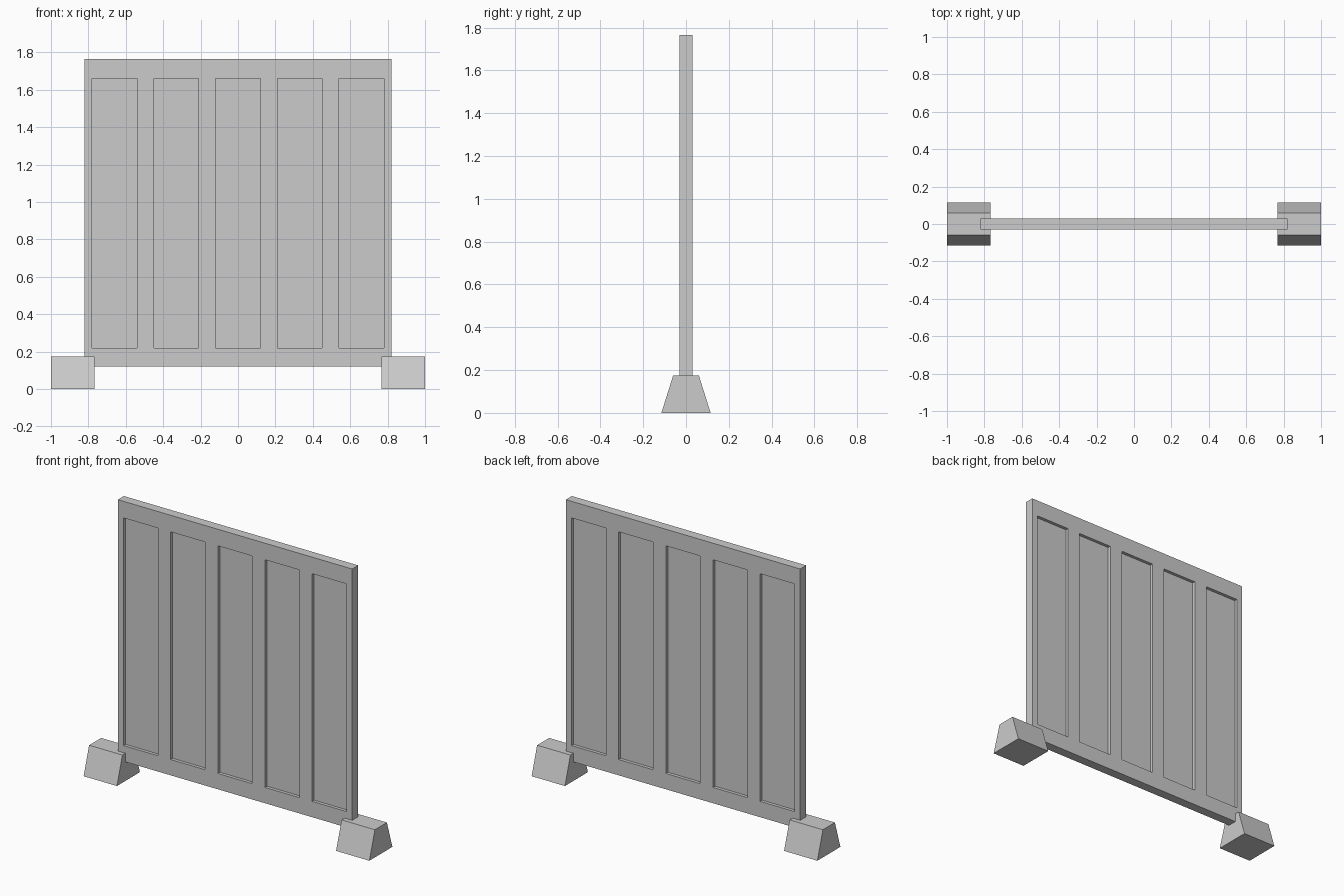
import bpy, bmesh
from mathutils import Vector

if "Cube" in bpy.data.objects:
    bpy.data.objects.remove(bpy.data.objects["Cube"])

HALF_T, DEPTH = 0.03, 0.02
X_CENTRES = [-0.66, -0.33, 0.0, 0.33, 0.66]
SLOT_HALF = 0.12
Z_SLOT = (0.22, 1.66)


def finish(bm, name):
    bmesh.ops.recalc_face_normals(bm, faces=bm.faces[:])
    mesh = bpy.data.meshes.new(name)
    bm.to_mesh(mesh)
    bm.free()
    obj = bpy.data.objects.new(name, mesh)
    bpy.context.collection.objects.link(obj)
    return obj


def box(x0, x1, y0, y1, z0, z1):
    bm = bmesh.new()
    bmesh.ops.create_cube(bm, size=1)
    for v in bm.verts:
        v.co = Vector((x1 if v.co.x > 0 else x0,
                       y1 if v.co.y > 0 else y0,
                       z1 if v.co.z > 0 else z0))
    return bm


def cut(bm, co, no):
    bmesh.ops.bisect_plane(bm, geom=bm.verts[:] + bm.edges[:] + bm.faces[:],
                           plane_co=co, plane_no=no)


# Upright panel with five recessed slots on both faces
bm = box(-0.82, 0.82, -HALF_T, HALF_T, 0.12, 1.765)
for c in X_CENTRES:
    for s in (-1, 1):
        cut(bm, (c + s * SLOT_HALF, 0, 0), (1, 0, 0))
for z in Z_SLOT:
    cut(bm, (0, 0, z), (0, 0, 1))
bm.normal_update()
slots = []
for f in bm.faces:
    m = f.calc_center_median()
    if (abs(f.normal.y) > 0.9 and Z_SLOT[0] < m.z < Z_SLOT[1]
            and any(abs(m.x - c) < 0.02 for c in X_CENTRES)):
        slots.append(f)
floors = bmesh.ops.extrude_discrete_faces(bm, faces=slots)["faces"]
for f in floors:
    for v in f.verts:
        v.co.y -= DEPTH if v.co.y > 0 else -DEPTH
finish(bm, "barrier_panel")

# Tapered feet gripping the lower corners
for side, name in ((-1, "left_foot"), (1, "right_foot")):
    xs = sorted((side * 0.767, side * 1.0))
    bm = box(xs[0], xs[1], -0.115, 0.115, 0, 0.175)
    for v in bm.verts:
        if v.co.z > 0.1:
            v.co.y *= 0.06 / 0.115
    finish(bm, name)
